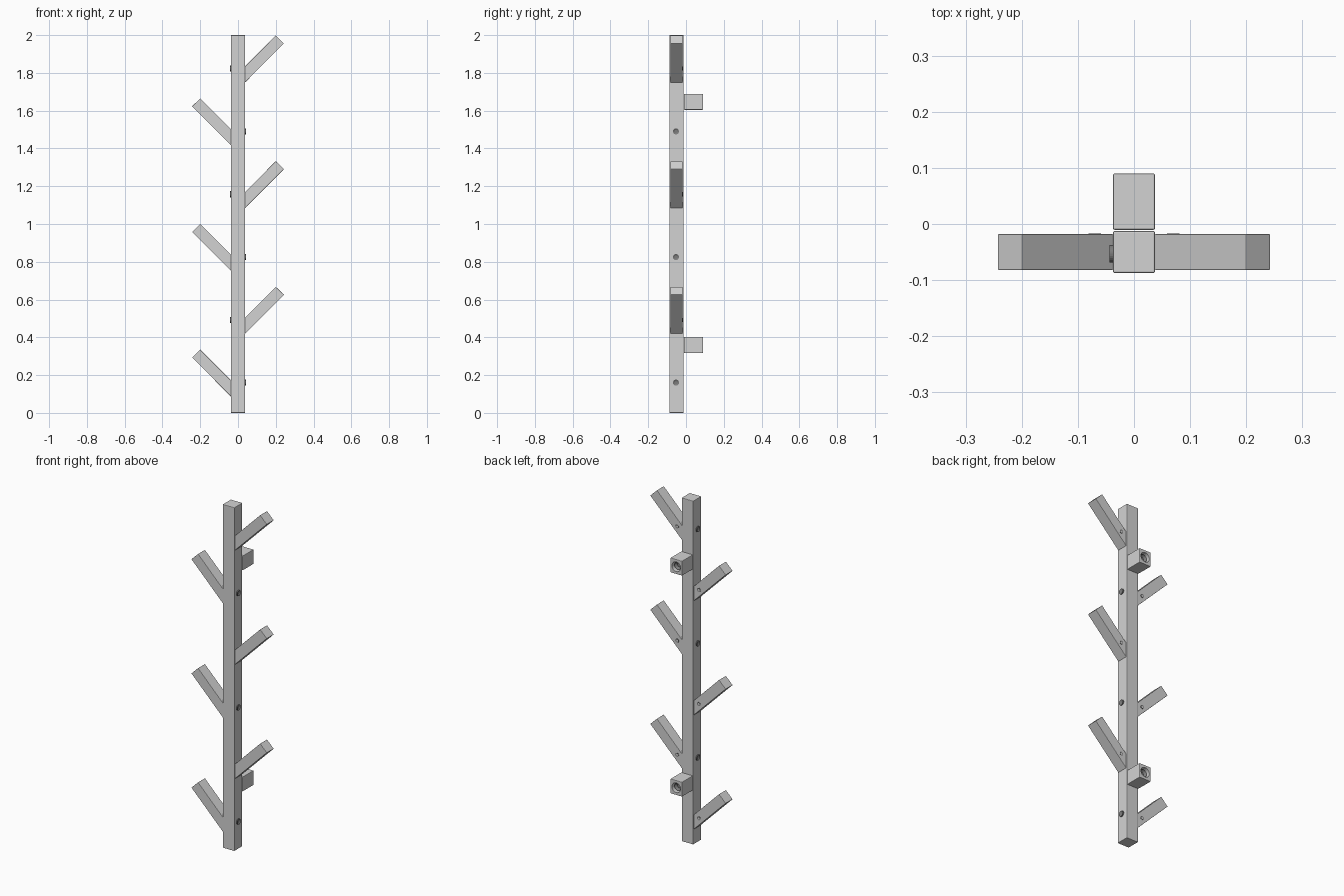
import bpy, bmesh, math
from mathutils import Vector

old = bpy.data.objects.get("Cube")
if old:
    bpy.data.objects.remove(old, do_unlink=True)


def material(name, value):
    m = bpy.data.materials.new(name)
    m.use_nodes = True
    col = (value, value, value, 1)
    m.diffuse_color = col
    m.node_tree.nodes["Principled BSDF"].inputs["Base Color"].default_value = col
    return m


pale = material("pale grey", 0.65)
dark = material("dark grey", 0.2)
W = 0.0375          # half width of the post
Y = -0.05           # depth centre of post and pegs


def add_object(name, bm, mat, bevel=0.0):
    bmesh.ops.recalc_face_normals(bm, faces=bm.faces)
    me = bpy.data.meshes.new(name)
    bm.to_mesh(me)
    bm.free()
    me.materials.append(mat)
    ob = bpy.data.objects.new(name, me)
    bpy.context.collection.objects.link(ob)
    if bevel:
        b = ob.modifiers.new("soft edges", "BEVEL")
        b.width, b.segments, b.limit_method = bevel, 2, "ANGLE"
    return ob


def extrude_profile(name, points, y0, y1, mat, bevel):
    """Extrude an xz outline along y."""
    bm = bmesh.new()
    face = bm.faces.new([bm.verts.new((x, y0, z)) for x, z in points])
    out = bmesh.ops.extrude_face_region(bm, geom=[face])["geom"]
    bmesh.ops.translate(bm, vec=(0, y1 - y0, 0),
                        verts=[v for v in out if isinstance(v, bmesh.types.BMVert)])
    return add_object(name, bm, mat, bevel)


def box(name, z0, z1, y0, y1):
    return extrude_profile(name, [(-W, z0), (W, z0), (W, z1), (-W, z1)],
                           y0, y1, pale, 0.003)


def disc(name, centre, axis, radius, depth, mat, socket=True):
    """Round screw head, with a sunken hexagonal socket on its outer face."""
    bm = bmesh.new()
    turn = Vector(axis).to_track_quat("Z", "Y").to_matrix().to_4x4()
    turn.translation = centre
    bmesh.ops.create_cone(bm, cap_ends=True, segments=24, radius1=radius,
                          radius2=radius, depth=depth)
    if socket:
        top = max(bm.faces, key=lambda f: f.calc_center_median().z)
        bmesh.ops.inset_region(bm, faces=[top], thickness=radius * 0.5,
                               depth=-depth * 0.4)
    bmesh.ops.transform(bm, matrix=turn, verts=bm.verts)
    return add_object(name, bm, mat)


# Upright post
box("post", 0, 2, Y - W, Y + W)

# Alternating slanted pegs with their screws
for i in range(6):
    side = -1 if i % 2 == 0 else 1
    base = 0.087 + i * 0.3325
    outline = [(W, 0), (0.243, 0.206), (0.2, 0.248), (W, 0.085)]
    extrude_profile(f"peg_{i + 1}", [(side * x, base + z) for x, z in outline],
                    Y - 0.032, Y + 0.032, pale, 0.0015)
    z = base + 0.073
    disc(f"post_screw_{i + 1}", (-side * (W + 0.001), Y - 0.003, z),
         (-side, 0, 0), 0.016, 0.01, dark)
    disc(f"peg_screw_{i + 1}", (side * 0.07, Y + 0.0315, z),
         (0, 1, 0), 0.011, 0.004, dark)

# Wall spacers behind the post, bored from the back
for label, z in (("lower", 0.36), ("upper", 1.647)):
    block = box(f"{label}_wall_spacer", z - 0.0425, z + 0.0425, -0.0105, 0.09)
    cutter = disc(f"{label}_bore_cutter", (0, 0.08, z), (0, 1, 0),
                  0.028, 0.06, dark, socket=False)
    cutter.hide_render = True
    cutter.hide_viewport = True
    cutter.display_type = "WIRE"
    cut = block.modifiers.new("bore", "BOOLEAN")
    cut.object, cut.operation, cut.solver = cutter, "DIFFERENCE", "EXACT"
    disc(f"{label}_spacer_screw", (0, 0.06, z), (0, 1, 0), 0.022, 0.03, dark)
